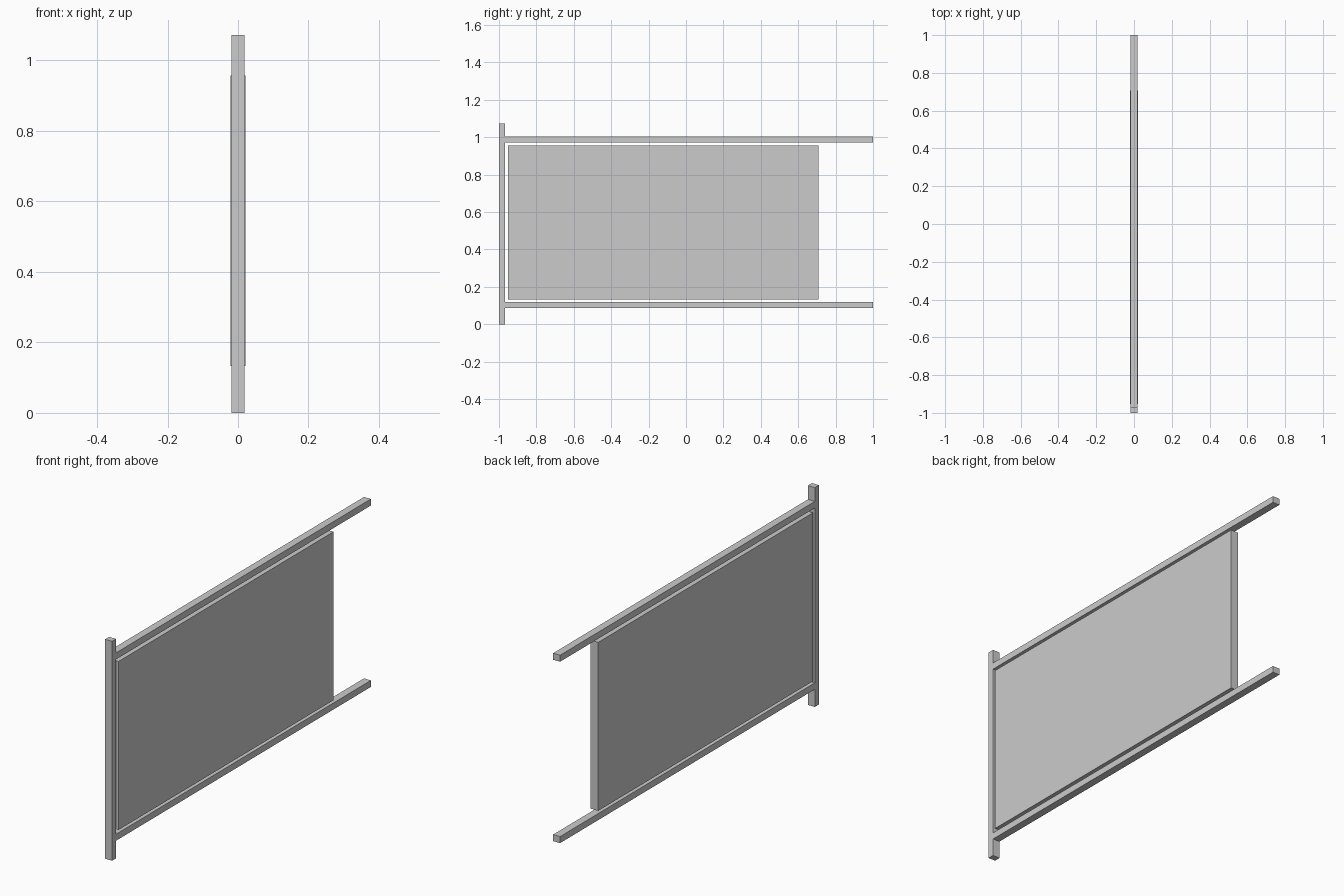
import bpy, bmesh
from mathutils import Matrix, Vector

if "Cube" in bpy.data.objects:
    bpy.data.objects.remove(bpy.data.objects["Cube"])


def box_mesh(x, y, z):
    """Box from (min, max) ranges on each axis."""
    bm = bmesh.new()
    size = [r[1] - r[0] for r in (x, y, z)]
    mid = [(r[0] + r[1]) / 2 for r in (x, y, z)]
    bmesh.ops.create_cube(bm, size=1, matrix=Matrix.Translation(mid) @ Matrix.Diagonal((*size, 1)))
    return bm


def finish(name, bm, materials=()):
    mesh = bpy.data.meshes.new(name)
    bm.to_mesh(mesh)
    bm.free()
    for m in materials:
        mesh.materials.append(m)
    obj = bpy.data.objects.new(name, mesh)
    bpy.context.collection.objects.link(obj)
    return obj


def grey(name, v):
    m = bpy.data.materials.new(name)
    m.diffuse_color = (v, v, v, 1)
    m.use_nodes = True
    m.node_tree.nodes["Principled BSDF"].inputs["Base Color"].default_value = m.diffuse_color
    return m


HALF = 0.0187

# Upright post
finish("post", box_mesh((-HALF, HALF), (-1, -0.969), (0, 1.073)))

# Horizontal rails above and below the panel
for name, z in (("top_rail", (0.973, 1.005)), ("bottom_rail", (0.086, 0.118))):
    finish(name, box_mesh((-HALF, HALF), (-0.969, 1), z))

# Sign panel with a flush lighter field on both faces
bm = box_mesh((-0.0207, 0.0207), (-0.952, 0.708), (0.133, 0.957))
bm.normal_update()
sides = [f for f in bm.faces if abs(f.normal.x) > 0.9]
bmesh.ops.inset_individual(bm, faces=sides, thickness=0.077)
for f in sides:
    f.material_index = 1
finish("sign_panel", bm, (grey("panel_border", 0.8), grey("panel_field", 1.0)))
